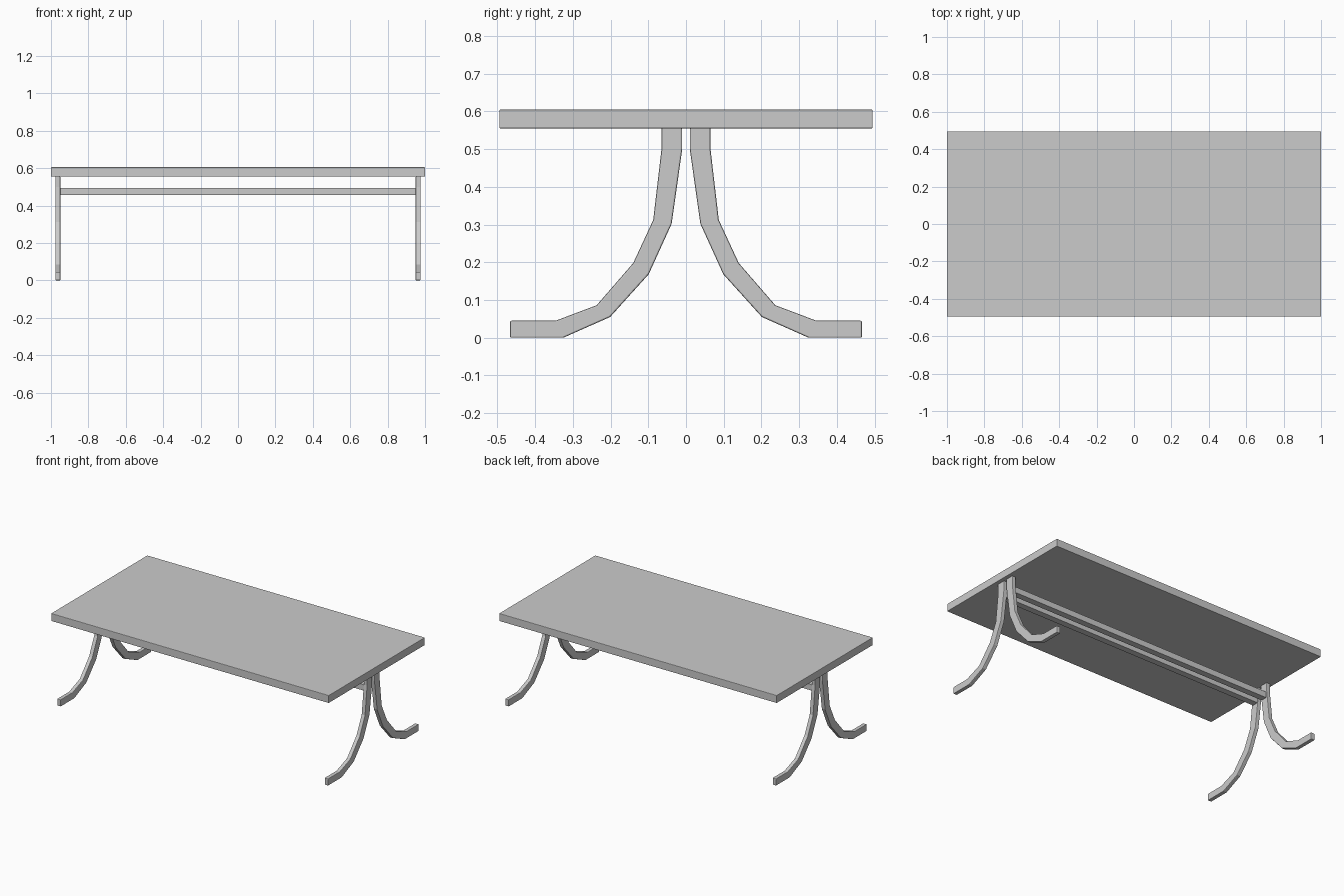
import bpy, bmesh

if "Cube" in bpy.data.objects:
    bpy.data.objects.remove(bpy.data.objects["Cube"])


def finish(name, bm, bevel):
    """Turn a bmesh into an object with softened edges."""
    bmesh.ops.recalc_face_normals(bm, faces=bm.faces)
    mesh = bpy.data.meshes.new(name)
    bm.to_mesh(mesh)
    bm.free()
    ob = bpy.data.objects.new(name, mesh)
    bpy.context.collection.objects.link(ob)
    mod = ob.modifiers.new("soft_edges", 'BEVEL')
    mod.width = bevel
    mod.segments = 2
    mod.limit_method = 'ANGLE'
    mod.angle_limit = 1.0
    return ob


def box(name, x, y, z, bevel):
    bm = bmesh.new()
    bmesh.ops.create_cube(bm, size=1)
    for v in bm.verts:
        v.co = [lo + (c + 0.5) * (hi - lo) for c, (lo, hi) in zip(v.co, (x, y, z))]
    return finish(name, bm, bevel)


# Curved leg profile: matching points along the outer and inner edges (y, z)
OUTER = [(0.065, 0.557), (0.065, 0.50), (0.087, 0.312), (0.140, 0.198),
         (0.237, 0.086), (0.346, 0.045), (0.467, 0.045)]
INNER = [(0.010, 0.557), (0.010, 0.50), (0.038, 0.302), (0.099, 0.168),
         (0.201, 0.055), (0.325, 0.0), (0.467, 0.0)]


def leg(name, sx, sy):
    """Sweep a four-sided section along the leg profile."""
    bm = bmesh.new()
    rings = []
    for (oy, oz), (iy, iz) in zip(OUTER, INNER):
        corners = [(0.950, oy, oz), (0.976, oy, oz), (0.976, iy, iz), (0.950, iy, iz)]
        rings.append([bm.verts.new((sx * x, sy * y, z)) for x, y, z in corners])
    for a, b in zip(rings, rings[1:]):
        for i in range(4):
            j = (i + 1) % 4
            bm.faces.new((a[i], a[j], b[j], b[i]))
    bm.faces.new(rings[0])
    bm.faces.new(rings[-1])
    return finish(name, bm, 0.004)


# Flat slab top
box("table_top", (-1, 1), (-0.495, 0.495), (0.555, 0.605), 0.003)

# Four splayed legs and the two long rails joining them
for sy, side in ((-1, "front"), (1, "back")):
    for sx, end in ((-1, "left"), (1, "right")):
        leg(f"{side}_{end}_leg", sx, sy)
    box(f"{side}_rail", (-0.953, 0.953), sorted((sy * 0.018, sy * 0.060)),
        (0.456, 0.495), 0.002)
